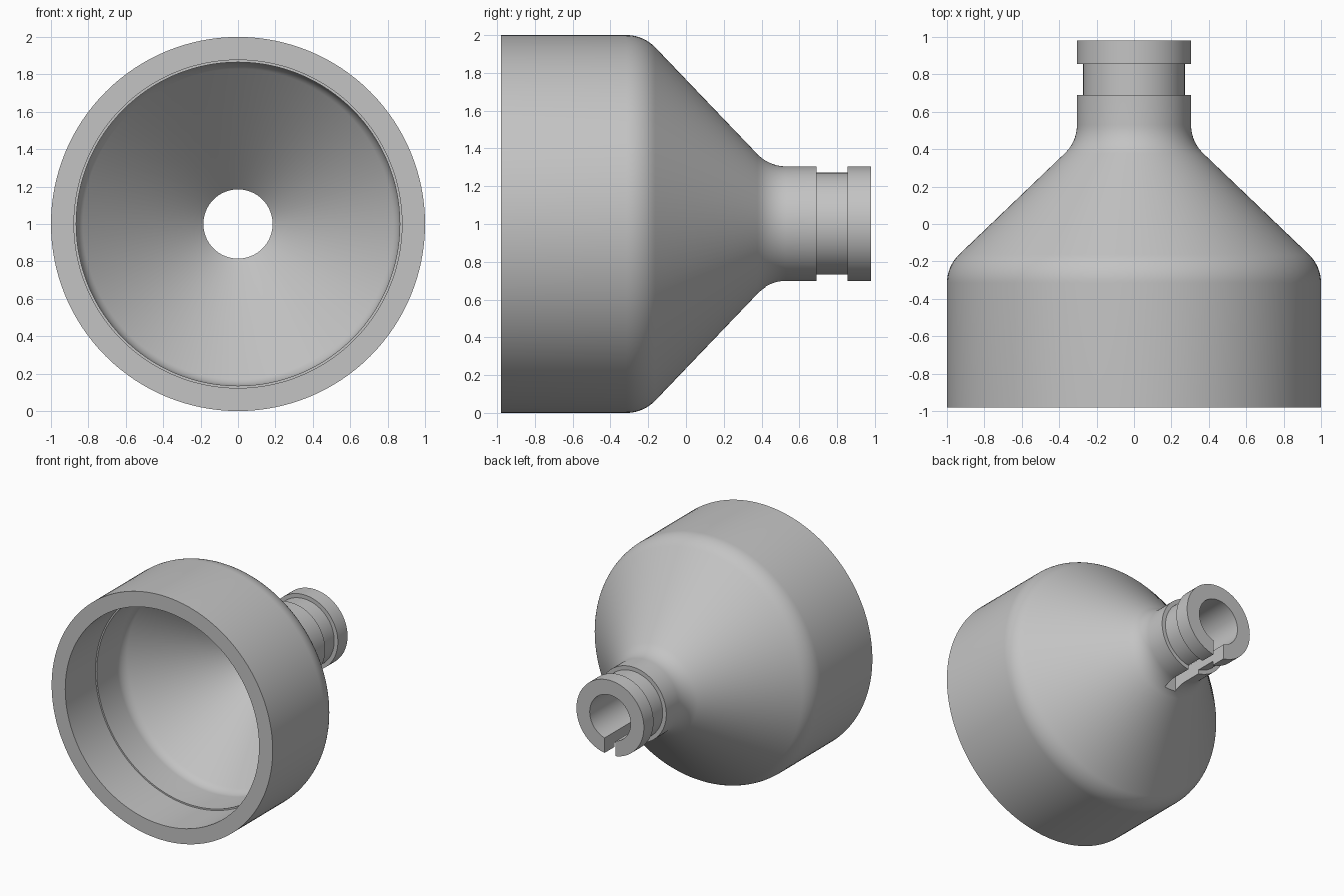
import bpy
import bmesh
import math
from mathutils import Vector, Matrix

SEGMENTS = 128
CENTRE = Vector((0, 0, 1))

cube = bpy.data.objects.get("Cube")
if cube:
    bpy.data.objects.remove(cube, do_unlink=True)

grey = bpy.data.materials.new("light_grey")
grey.use_nodes = True
colour = (0.55, 0.55, 0.55, 1)
grey.diffuse_color = colour
grey.node_tree.nodes["Principled BSDF"].inputs["Base Color"].default_value = colour


def rounded(points, steps=10):
    """Replace each corner (y, radius, tangent length) by an arc."""
    out = []
    count = len(points)
    for i, (y, r, t) in enumerate(points):
        p = Vector((y, r))
        if t == 0:
            out.append(p)
            continue
        a = (Vector(points[i - 1][:2]) - p).normalized()
        b = (Vector(points[(i + 1) % count][:2]) - p).normalized()
        half = a.angle(b) / 2
        centre = p + (a + b).normalized() * (t / math.cos(half))
        start, end = p + a * t - centre, p + b * t - centre
        sweep = start.angle_signed(end)
        for k in range(steps + 1):
            out.append(centre + Matrix.Rotation(-sweep * k / steps, 2) @ start)
    return out


def make_object(name, bm):
    mesh = bpy.data.meshes.new(name)
    bmesh.ops.recalc_face_normals(bm, faces=bm.faces)
    bm.to_mesh(mesh)
    bm.free()
    mesh.materials.append(grey)
    obj = bpy.data.objects.new(name, mesh)
    bpy.context.collection.objects.link(obj)
    return obj


# Closed wall section: outside from rim to neck, then inside back to the rim
section = rounded([
    (-0.98, 1.0, 0),
    (-0.225, 1.0, 0.09),
    (0.44, 0.305, 0.09),
    (0.69, 0.305, 0),
    (0.69, 0.272, 0),
    (0.855, 0.272, 0),
    (0.855, 0.305, 0),
    (0.98, 0.305, 0),
    (0.98, 0.185, 0),
    (0.37, 0.185, 0),
    (-0.28, 0.865, 0.05),
    (-0.59, 0.865, 0),
    (-0.59, 0.877, 0),
    (-0.98, 0.877, 0),
])

# Funnel body turned around the y axis
bm = bmesh.new()
rings = []
for i in range(SEGMENTS):
    turn = 2 * math.pi * i / SEGMENTS
    rings.append([bm.verts.new(CENTRE + Vector((r * math.sin(turn), y, r * math.cos(turn))))
                  for y, r in section])
for i, ring in enumerate(rings):
    nxt = rings[(i + 1) % SEGMENTS]
    for j in range(len(section)):
        k = (j + 1) % len(section)
        bm.faces.new((ring[j], ring[k], nxt[k], nxt[j]))
funnel = make_object("funnel_body", bm)

# Slot along the underside of the neck
bm = bmesh.new()
bmesh.ops.create_cube(bm, size=1)
bmesh.ops.scale(bm, verts=bm.verts, vec=(0.1, 0.8, 0.35))
bmesh.ops.translate(bm, verts=bm.verts, vec=(0, 0.82, 0.725))
cutter = make_object("slot_cutter", bm)
cutter.hide_render = True

cut = funnel.modifiers.new("neck_slot", 'BOOLEAN')
cut.operation = 'DIFFERENCE'
cut.solver = 'EXACT'
cut.object = cutter

for obj in bpy.context.selected_objects:
    obj.select_set(False)
funnel.select_set(True)
bpy.context.view_layer.objects.active = funnel
bpy.ops.object.modifier_apply(modifier=cut.name)
bpy.data.objects.remove(cutter, do_unlink=True)
bpy.ops.object.shade_smooth_by_angle(angle=math.radians(30))
